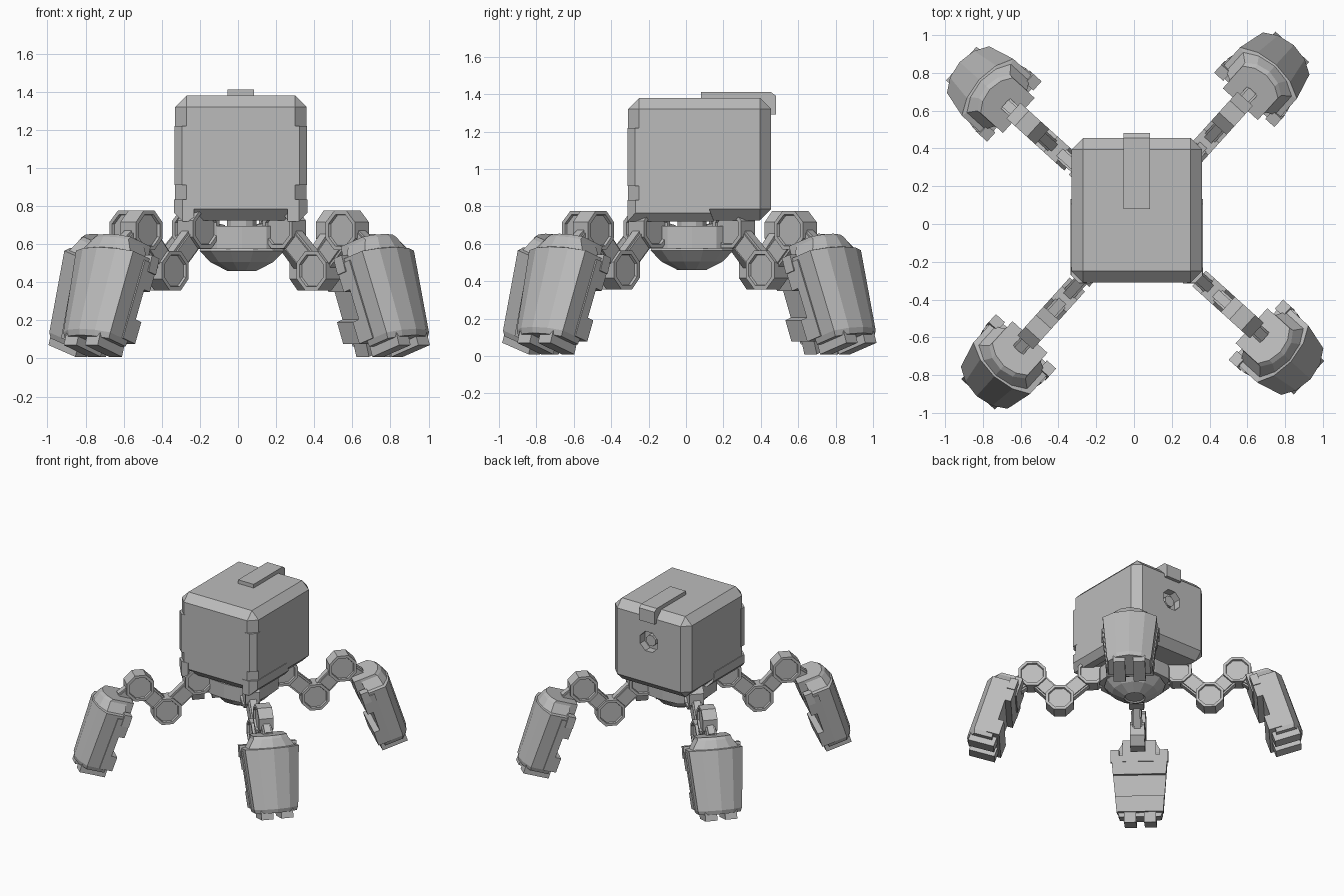
import bpy, bmesh
from math import radians, cos, sin, atan2, hypot, pi
from mathutils import Matrix, Vector

if "Cube" in bpy.data.objects:
    bpy.data.objects.remove(bpy.data.objects["Cube"])

grey = bpy.data.materials.new("plain_grey")
grey.use_nodes = True
grey.diffuse_color = (0.5, 0.5, 0.5, 1)
grey.node_tree.nodes["Principled BSDF"].inputs["Base Color"].default_value = (0.5, 0.5, 0.5, 1)


def finish(bm, name):
    bmesh.ops.recalc_face_normals(bm, faces=bm.faces)
    mesh = bpy.data.meshes.new(name)
    bm.to_mesh(mesh)
    bm.free()
    mesh.materials.append(grey)
    return mesh


def place(mesh, name, loc=(0, 0, 0), turn=0):
    obj = bpy.data.objects.new(name, mesh)
    obj.location = loc
    obj.rotation_euler.z = turn
    bpy.context.collection.objects.link(obj)
    return obj


def add_box(bm, lo, hi, matrix=Matrix()):
    lo, hi = Vector(lo), Vector(hi)
    size = Matrix.Diagonal((*(hi - lo), 1))
    bmesh.ops.create_cube(bm, size=1, matrix=matrix @ Matrix.Translation((lo + hi) / 2) @ size)


def add_loft(bm, rings):
    """Skin a list of equal point rings and cap both ends."""
    rows = [[bm.verts.new(p) for p in ring] for ring in rings]
    n = len(rows[0])
    for a, b in zip(rows, rows[1:]):
        for i in range(n):
            bm.faces.new((a[i], a[(i + 1) % n], b[(i + 1) % n], b[i]))
    bm.faces.new(rows[0])
    bm.faces.new(rows[-1])


def loft(name, rings, loc=(0, 0, 0)):
    bm = bmesh.new()
    add_loft(bm, rings)
    return place(finish(bm, name), name, loc)


def circle(radius, z, n):
    return [(radius * cos(2 * pi * (i + .5) / n), radius * sin(2 * pi * (i + .5) / n), z) for i in range(n)]


# --- Head: chamfered box with a round socket in its back ---
X0, X1, Y0, Y1, Z0, Z1 = -0.33, 0.36, -0.31, 0.455, 0.725, 1.38
MID = (X0 + X1) / 2
bm = bmesh.new()
add_box(bm, (X0, Y0, Z0), (X1, Y1, Z1))
bmesh.ops.bevel(bm, geom=bm.edges[:], offset=0.06, segments=1, affect='EDGES')
head = place(finish(bm, "head"), "head")


def socket_drum(name, radius, y, depth):
    bm = bmesh.new()
    bmesh.ops.create_cone(bm, cap_ends=True, segments=8, radius1=radius, radius2=radius, depth=depth,
                          matrix=Matrix.Translation((MID, y, 1.12)) @ Matrix.Rotation(pi / 2, 4, 'X')
                          @ Matrix.Rotation(pi / 8, 4, 'Z'))
    return place(finish(bm, name), name)


cutter = socket_drum("socket_cutter", 0.085, Y1, 0.12)
cutter.hide_render = True
cut = head.modifiers.new("socket", 'BOOLEAN')
cut.operation = 'DIFFERENCE'
cut.object = cutter
cut.solver = 'EXACT'
bpy.context.view_layer.objects.active = head
head.select_set(True)
bpy.ops.object.modifier_apply(modifier="socket")
bpy.data.objects.remove(cutter)
socket_drum("socket_core", 0.045, Y1 - 0.05, 0.05)

# Strap over the top and down the back
strap = [(.08, 1.37), (.08, 1.41), (.455, 1.41), (.482, 1.39), (.482, 1.29), (.42, 1.29), (.38, 1.37)]
loft("strap", [[(MID + dx, y, z) for y, z in strap] for dx in (-.07, .07)])

# Chamfered corner posts and lower side guards
for side, x, s in (("left", X1, 1), ("right", X0, -1)):
    post = [(.085, 0), (.04, 0), (0, .04), (0, .085)]
    loft(side + "_corner_post", [[(x + s * (.003 - a), Y0 - .003 + b, z) for a, b in post] for z in (.91, 1.22)])
    # each ring: outward offset, front edge, bottom edge
    loft(side + "_guard", [[(x + s * dx, y, z) for y, z in
                            ((front, low), (.15 - (low - .72) * .4, low), (.105, .835), (front, .835))]
                           for dx, front, low in ((.005, Y0 + .04, .765), (-.04, Y0 - .004, .718),
                                                  (-.1, Y0 - .004, .718))])

# --- Hub under the head ---
HUB = (0.02, 0.032, 0)
loft("hub_dome", [circle(r, z, 12) for r, z in
                  ((.07, .47), (.08, .46), (.17, .505), (.23, .565), (.22, .58), (.19, .69))], HUB)
loft("neck", [circle(.08, z, 12) for z in (.66, .74)], HUB)
bm = bmesh.new()
add_loft(bm, [[(.1, -.17, z), (.2, -.17, z), (.23, -.13, z), (.24, 0, z), (.23, .13, z), (.2, .17, z), (.1, .17, z)]
              for z in (.575, .695)])
pad = finish(bm, "hub_pad")

# --- Leg parts, drawn along +x then turned into place ---
HIP, KNEE, ANKLE = (.32, .68), (.56, .46), (.765, .672)
FOOT_ROOT = (.84, .59)


def joint_mesh():
    bm = bmesh.new()
    bmesh.ops.create_cone(bm, cap_ends=True, segments=8, radius1=.112, radius2=.112, depth=.11,
                          matrix=Matrix.Rotation(pi / 2, 4, 'X') @ Matrix.Rotation(pi / 8, 4, 'Z'))
    caps = [f for f in bm.faces if len(f.verts) == 8]
    bmesh.ops.recalc_face_normals(bm, faces=bm.faces)
    bmesh.ops.inset_individual(bm, faces=caps, thickness=.022)
    bmesh.ops.inset_individual(bm, faces=caps, thickness=.004, depth=-.015)
    return finish(bm, "joint")


def link_mesh(a, b):
    """Beam between two joints with a raised rib above and below."""
    bm = bmesh.new()
    dx, dz = b[0] - a[0], b[1] - a[1]
    length = hypot(dx, dz)
    m = Matrix.Translation((a[0], 0, a[1])) @ Matrix.Rotation(-atan2(dz, dx), 4, 'Y')
    add_box(bm, (0, -.036, -.05), (length, .036, .05), m)
    add_box(bm, (.05, -.025, -.062), (length - .05, .025, .062), m)
    return finish(bm, "link")


def foot_mesh():
    """Tapered boxy half-round shell, stepped inner plates and two toes."""
    length = .57
    taper = lambda w: 1 - .22 * w / length
    half = [(.05, .21), (.195, .21), (.24, .12)]
    outline = half + [(.258, 0)] + [(u, -v) for u, v in reversed(half)]
    bm = bmesh.new()
    add_loft(bm, [[(u * ku, v * kv * taper(w), -w) for u, v in outline]
                  for w, ku, kv in ((0, .8, .6), (.02, .88, .62), (.085, .96, .85), (.09, 1, 1),
                                    (length - .03, 1, 1), (length, .95, .95))])
    # Block that takes the leg
    add_box(bm, (-.01, -.125, -.16), (.12, .125, 0))
    # Inner plates: flange, recessed waist, heel
    for u0, w0, w1 in ((0, .11, .255), (.045, .255, .42), (0, .42, .54)):
        add_loft(bm, [[(u, v * taper(w), -w) for u, v in ((u0, .22), (.1, .22), (.1, -.22), (u0, -.22))]
                      for w in (w0, w1)])
    # Corner teeth on the flange, and the toes
    for s in (-1, 1):
        a, b = sorted((s * .15, s * .215))
        add_box(bm, (0, a, -.16), (.06, b, -.07))
        a, b = sorted((s * .03, s * .12))
        add_box(bm, (.02, a, -length - .048), (.22, b, -length + .03))
    bmesh.ops.transform(bm, verts=bm.verts, matrix=Matrix.Translation((FOOT_ROOT[0], 0, FOOT_ROOT[1]))
                        @ Matrix.Rotation(radians(-18), 4, 'Y'))
    return finish(bm, "foot")


joint, foot = joint_mesh(), foot_mesh()
links = {"hip_beam": link_mesh((.16, .65), HIP), "upper_link": link_mesh(HIP, KNEE),
         "lower_link": link_mesh(KNEE, ANKLE), "ankle_link": link_mesh(ANKLE, (.93, .55))}

# --- Four legs around the hub ---
for i, corner in enumerate(("back_left", "back_right", "front_right", "front_left")):
    place(pad, "hub_pad_" + corner, HUB, i * pi / 2)
    turn = radians(47.9) + i * pi / 2
    base = Vector((0.006, 0.018, 0))
    place(foot, corner + "_foot", base, turn)
    for name, mesh in links.items():
        place(mesh, corner + "_" + name, base, turn)
    for name, (r, z) in (("hip", HIP), ("knee", KNEE), ("ankle", ANKLE)):
        spot = base + Vector((r * cos(turn), r * sin(turn), z))
        place(joint, corner + "_" + name + "_joint", spot, turn)
